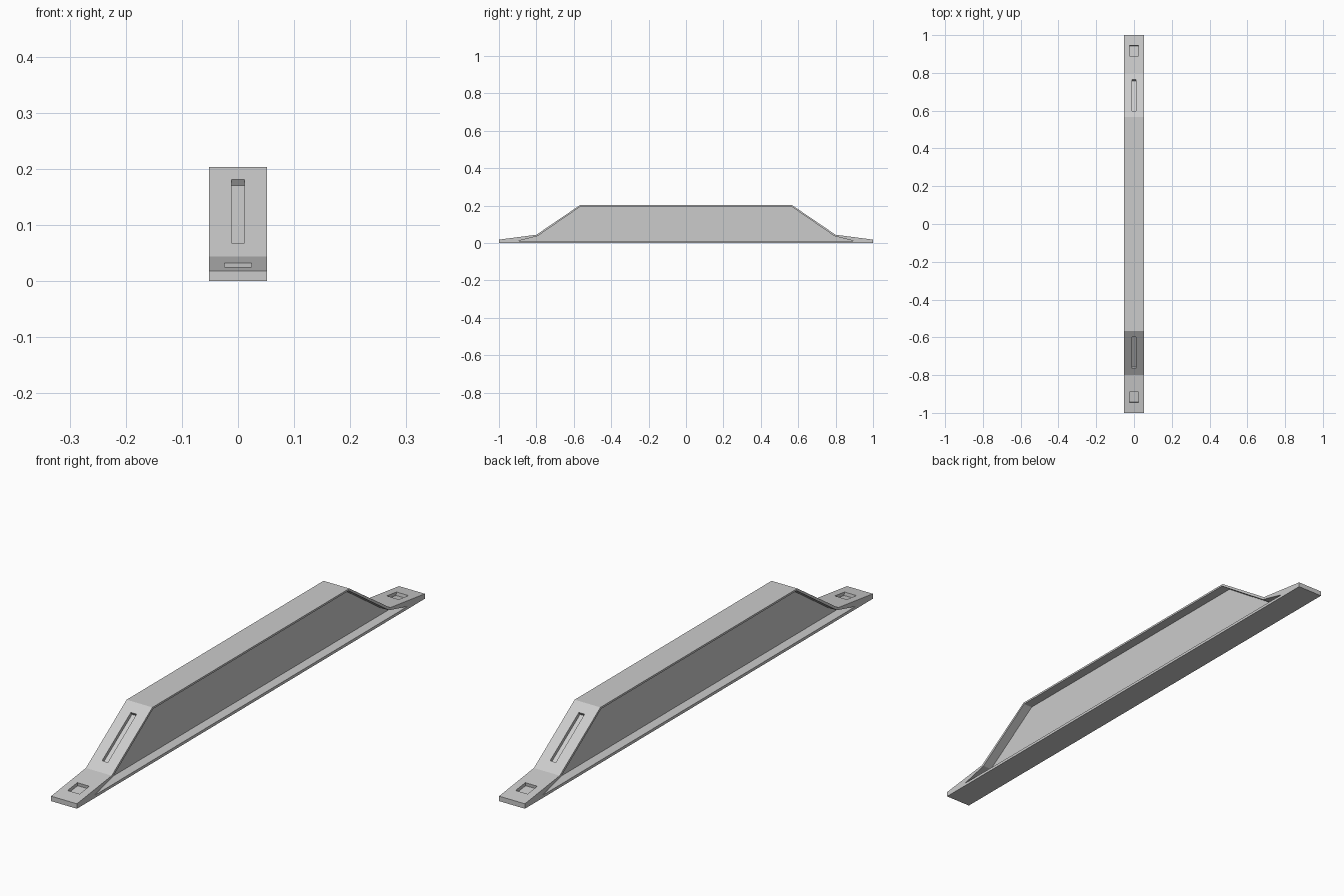
import bpy
import bmesh
import math
from mathutils import Matrix

if "Cube" in bpy.data.objects:
    bpy.data.objects.remove(bpy.data.objects["Cube"])

HALF_W = 0.052      # half width of the beam
POCKET = 0.036      # depth of the side recesses
SLOT_DEPTH = 0.012


def to_object(bm, name):
    bmesh.ops.recalc_face_normals(bm, faces=bm.faces)
    mesh = bpy.data.meshes.new(name)
    bm.to_mesh(mesh)
    bm.free()
    obj = bpy.data.objects.new(name, mesh)
    bpy.context.collection.objects.link(obj)
    return obj


def prism(name, half_profile, x0, x1):
    """Extrude a y-symmetric (y, z) profile along x."""
    pts = half_profile + [(-y, z) for y, z in reversed(half_profile)]
    bm = bmesh.new()
    face = bm.faces.new([bm.verts.new((x0, y, z)) for y, z in pts])
    ext = bmesh.ops.extrude_face_region(bm, geom=[face])
    verts = [g for g in ext["geom"] if isinstance(g, bmesh.types.BMVert)]
    bmesh.ops.translate(bm, verts=verts, vec=(x1 - x0, 0, 0))
    return to_object(bm, name)


def slot(name, y, z, angle, width, length):
    """Box cutter centred on a sloping surface."""
    bm = bmesh.new()
    m = (Matrix.Translation((0, y, z)) @ Matrix.Rotation(angle, 4, 'X')
         @ Matrix.Diagonal((width, length, 2 * SLOT_DEPTH, 1)))
    bmesh.ops.create_cube(bm, size=1, matrix=m)
    return to_object(bm, name)


def cut(target, cutter):
    cutter.hide_render = True
    mod = target.modifiers.new("cut", 'BOOLEAN')
    mod.operation = 'DIFFERENCE'
    mod.solver = 'EXACT'
    mod.object = cutter
    bpy.context.view_layer.objects.active = target
    bpy.ops.object.modifier_apply(modifier=mod.name)
    bpy.data.objects.remove(cutter, do_unlink=True)


# Main beam with sloping ends
outer = [(1.0, 0.0), (1.0, 0.018), (0.8, 0.044), (0.566, 0.203)]
beam = prism("beam", outer, -HALF_W, HALF_W)

# Side recesses leaving a central web and thin rim
inner = [(0.9, 0.01), (0.793, 0.037), (0.562, 0.196)]
for s in (-1, 1):
    cut(beam, prism("side_recess", inner, s * (HALF_W - POCKET), s * (HALF_W + 0.02)))

# Long slots in the ramps and square sockets in the feet
for s in (-1, 1):
    cut(beam, slot("ramp_slot", s * 0.682, 0.1242, -s * math.atan2(0.159, 0.234), 0.023, 0.2))
    cut(beam, slot("foot_socket", s * 0.917, 0.0288, -s * math.atan(0.13), 0.048, 0.056))
